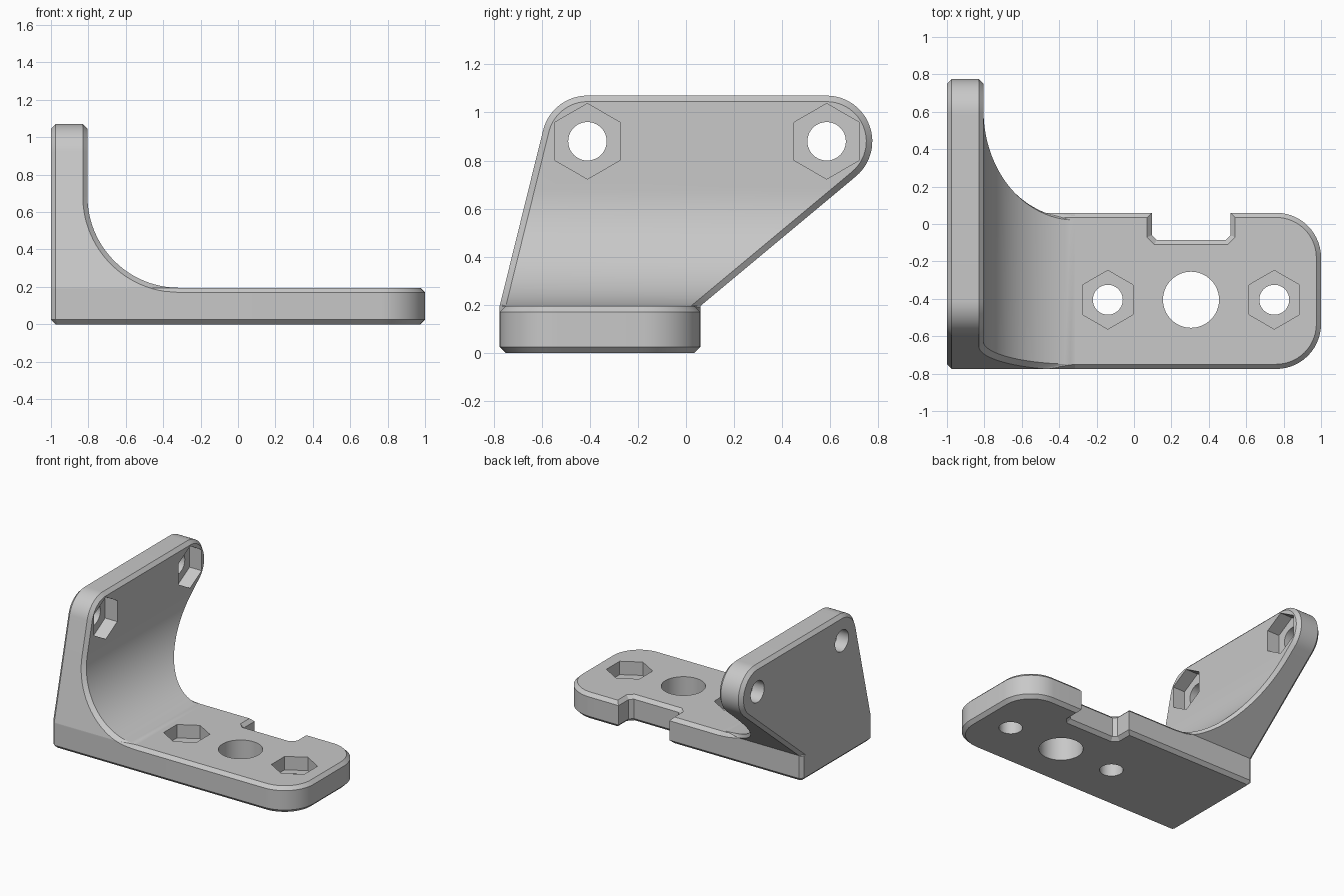
import bpy, bmesh, math
from math import sin, cos, pi, sqrt, atan2, asin
from mathutils import Vector

if "Cube" in bpy.data.objects:
    bpy.data.objects.remove(bpy.data.objects["Cube"])

T, C = 0.195, 0.025              # plate thickness, chamfer
FRONT, BACK = -0.775, 0.06       # depth limits of the base
TOP, R_EAR = 1.07, 0.19          # upright height and ear radius
R_FIL = 0.49                     # inside fillet radius
WALL = -1 + T
FX, FZ = WALL + R_FIL, T + R_FIL # fillet centre
EARS = (-0.41, 0.585)            # ear hole positions in y
EAR_Z = TOP - R_EAR

grey = bpy.data.materials.new("plain_grey")
grey.use_nodes = True
grey.diffuse_color = (0.58, 0.58, 0.58, 1)
grey.node_tree.nodes["Principled BSDF"].inputs["Base Color"].default_value = grey.diffuse_color


def loft(name, rings, end_faces=None):
    """Skin a stack of closed rings; end_faces lists how the last ring is capped."""
    bm = bmesh.new()
    rows = [[bm.verts.new(p) for p in ring] for ring in rings]
    n = len(rows[0])
    for a, b in zip(rows, rows[1:]):
        for i in range(n):
            j = (i + 1) % n
            bm.faces.new((a[i], a[j], b[j], b[i]))
    bm.faces.new(rows[0])
    for face in end_faces or [range(n)]:
        bm.faces.new([rows[-1][i] for i in face])
    bmesh.ops.remove_doubles(bm, verts=bm.verts[:], dist=1e-5)
    bmesh.ops.recalc_face_normals(bm, faces=bm.faces[:])
    mesh = bpy.data.meshes.new(name)
    bm.to_mesh(mesh)
    bm.free()
    mesh.materials.append(grey)
    obj = bpy.data.objects.new(name, mesh)
    bpy.context.collection.objects.link(obj)
    return obj


def activate(obj):
    bpy.ops.object.select_all(action='DESELECT')
    obj.select_set(True)
    bpy.context.view_layer.objects.active = obj


def cut(obj, place, u, v, radius, sides, w0, w1):
    """Cut a regular prism; place maps (u, v, w) to world space."""
    rings = [[place(u + radius * sin(2 * pi * i / sides),
                    v + radius * cos(2 * pi * i / sides), w)
              for i in range(sides)] for w in (w0, w1)]
    cutter = loft("cutter", rings)
    cutter.hide_render = True
    mod = obj.modifiers.new("cut", 'BOOLEAN')
    mod.operation, mod.solver, mod.object = 'DIFFERENCE', 'EXACT', cutter
    activate(obj)
    bpy.ops.object.modifier_apply(modifier=mod.name)
    bpy.data.objects.remove(cutter)


def inset(points, d):
    """Mitred inward offset of a counter-clockwise outline."""
    out = []
    for i, p in enumerate(points):
        a = (p - points[i - 1]).normalized()
        b = (points[(i + 1) % len(points)] - p).normalized()
        na, nb = Vector((-a.y, a.x)), Vector((-b.y, b.x))
        out.append(p + (na + nb) * d / (1 + na.dot(nb)))
    return out


def arc(cx, cy, r, a0, a1, steps):
    return [Vector((cx + r * cos(a0 + (a1 - a0) * i / steps),
                    cy + r * sin(a0 + (a1 - a0) * i / steps))) for i in range(steps + 1)]


# Base plate: rounded right end, notch in the back edge
r = 0.24
outline = [Vector((-1, FRONT + C)), Vector((-1 + C, FRONT))]
outline += arc(1 - r, FRONT + r, r, -pi / 2, 0, 14)
outline += arc(1 - r, BACK - r, r, 0, pi / 2, 14)
outline += [Vector(p) for p in ((0.515, BACK), (0.515, -0.06), (0.49, -0.085),
                                (0.12, -0.085), (0.095, -0.06), (0.095, BACK),
                                (-1 + C, BACK), (-1, BACK - C))]
small = inset(outline, C)
layers = ((small, 0), (outline, C), (outline, T - C), (small, T))
base = loft("base_plate", [[(p.x, p.y, z) for p in pts] for pts, z in layers])


# Upright wall with inside fillet: eight-point sections from base to top
def edge_angles(y0, ear, side):
    dy, dz = ear - y0, EAR_Z - T
    slope = atan2(dz, dy) + side * asin(R_EAR / sqrt(dy * dy + dz * dz))
    return slope, slope + side * pi / 2


f_slope, f_start = edge_angles(FRONT, EARS[0], 1)
b_slope, b_start = edge_angles(BACK, EARS[1], -1)


def section(f, fi, b, bi, x, xo, fc, bc):
    """f, b: outer (y, z) points; fi, bi: inset on outside face; fc, bc: on inside face."""
    return [(-1 + C, *f), (-1, *fi), (-1, *bi), (-1 + C, *b),
            (xo, *b), (x, *bc), (x, *fc), (xo, *f)]


heights = [T - C, T - C * 0.75, T - C / 2, T - C / 4]
heights += [FZ - R_FIL * cos(pi / 2 * i / 28) for i in range(29)]
sections = []
for z in heights:
    up = max(0, z - T)
    f, b = FRONT + up / math.tan(f_slope), BACK + up / math.tan(b_slope)
    df, db = C / sin(f_slope), C / sin(b_slope)
    cf, cb = df, db
    if z < T - 1e-6:
        df = db = C
        cf = cb = z - (T - C)
    x = FX - sqrt(max(0, R_FIL ** 2 - (FZ - z) ** 2))
    xo = FX - sqrt(max(0, (R_FIL + C) ** 2 - (FZ - z) ** 2))
    sections.append(section((f, z), (f + df, z), (b, z), (b - db, z),
                            x, xo, (f + cf, z), (b - cb, z)))
f_out, f_in = (arc(EARS[0], EAR_Z, q, f_start, pi / 2, 24) for q in (R_EAR, R_EAR - C))
b_out, b_in = (arc(EARS[1], EAR_Z, q, b_start, pi / 2, 24) for q in (R_EAR, R_EAR - C))
for f, fi, b, bi in zip(f_out, f_in, b_out, b_in):
    sections.append(section(f, fi, b, bi, WALL, WALL - C, fi, bi))
upright = loft("upright_wall", sections, [(0, 3, 4, 7), (0, 1, 2, 3), (4, 5, 6, 7)])


# Bolt holes with hexagonal nut pockets
def flat(u, v, w):
    return (u, v, w)


def standing(u, v, w):
    return (w, u, v)


HOLE, HEX, DEPTH, MID = 0.08, 0.157, 0.1, -0.405
for x in (-0.14, 0.75):
    cut(base, flat, x, MID, HOLE, 40, -0.1, T + 0.1)
    cut(base, flat, x, MID, HEX, 6, T - DEPTH, T + 0.1)
cut(base, flat, 0.305, MID, 0.15, 56, -0.1, T + 0.1)
for y in EARS:
    cut(upright, standing, y, EAR_Z, HOLE, 40, -1.1, WALL + 0.1)
    cut(upright, standing, y, EAR_Z, HEX, 6, WALL - DEPTH, WALL + 0.1)

for obj in (base, upright):
    activate(obj)
    bpy.ops.object.shade_smooth_by_angle(angle=math.radians(25))
